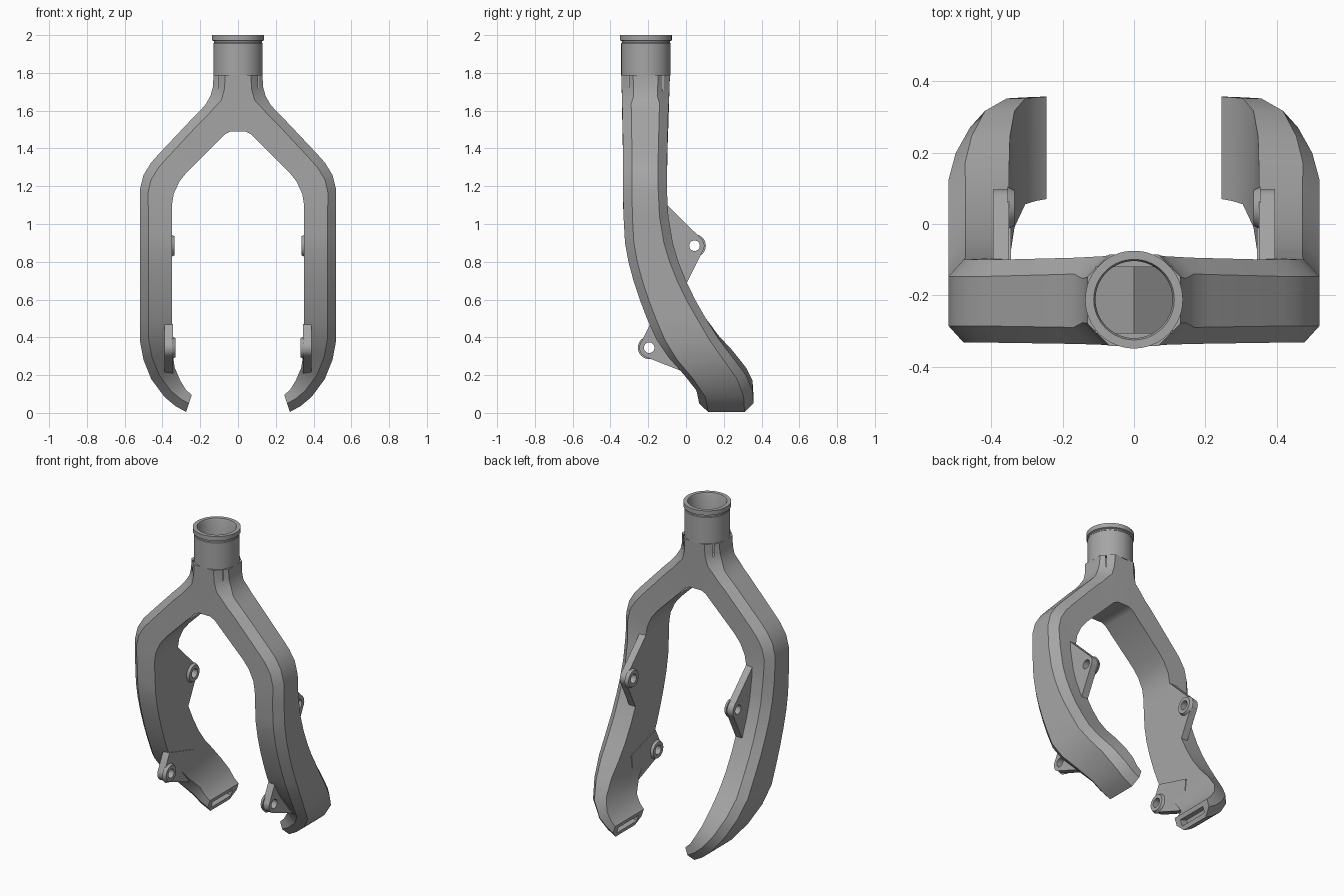
import bpy, bmesh, math
from mathutils import Vector, Matrix

if "Cube" in bpy.data.objects:
    bpy.data.objects.remove(bpy.data.objects["Cube"], do_unlink=True)

STEM_Y = -0.212
metal = bpy.data.materials.new("satin_grey_metal")
metal.use_nodes = True
grey = (0.38, 0.38, 0.38, 1)
metal.diffuse_color = grey
metal.node_tree.nodes["Principled BSDF"].inputs["Base Color"].default_value = grey


def make_object(name, bm):
    bmesh.ops.recalc_face_normals(bm, faces=bm.faces[:])
    mesh = bpy.data.meshes.new(name)
    bm.to_mesh(mesh)
    bm.free()
    obj = bpy.data.objects.new(name, mesh)
    bpy.context.collection.objects.link(obj)
    mesh.materials.append(metal)
    return obj


def prism(name, outline, offset):
    """Extrude a closed outline of 3D points along an offset."""
    bm = bmesh.new()
    face = bm.faces.new([bm.verts.new(p) for p in outline])
    side = bmesh.ops.extrude_face_region(bm, geom=[face])["geom"]
    bmesh.ops.translate(bm, vec=offset, verts=[v for v in side if isinstance(v, bmesh.types.BMVert)])
    return make_object(name, bm)


def cut(obj, cutter):
    cutter.hide_render = True
    cutter.hide_set(True)
    mod = obj.modifiers.new("cut", "BOOLEAN")
    mod.operation, mod.solver, mod.object = "DIFFERENCE", "EXACT", cutter


def mirror(obj):
    mod = obj.modifiers.new("mirror", "MIRROR")
    mod.use_clip = True
    mod.merge_threshold = 0.0005


def smooth(obj):
    bpy.ops.object.select_all(action="DESELECT")
    obj.select_set(True)
    bpy.context.view_layer.objects.active = obj
    bpy.ops.object.shade_smooth_by_angle(angle=math.radians(28))


def lookup(table, z):
    """Linear interpolation in rows of (z, front, back), falling in z."""
    for a, b in zip(table, table[1:]):
        if z >= b[0]:
            t = min(1, max(0, (a[0] - z) / (a[0] - b[0])))
            return [a[i] + t * (b[i] - a[i]) for i in (1, 2)]
    return table[-1][1:]


# Side outline: height, front edge, back edge
side = [(1.79, -.342, -.085), (1.4, -.333, -.1), (1.08, -.333, -.1), (.9, -.323, -.07),
        (.8, -.305, -.04), (.7, -.278, 0), (.6, -.245, .048), (.5, -.207, .105),
        (.4, -.16, .17), (.3, -.09, .25), (.2, 0, .325), (.13, .055, .352), (.05, .07, .357)]

# Front outline of one arm: inner x, z and outer x, z
stations = [(0, 1.79, .13, 1.79), (0, 1.7, .132, 1.73), (0, 1.62, .145, 1.68),
            (0, 1.55, .17, 1.635), (0, 1.49, .2, 1.6), (.04, 1.49, .225, 1.575),
            (.07, 1.475, .25, 1.55), (.27, 1.275, .42, 1.37), (.31, 1.225, .46, 1.325),
            (.34, 1.16, .5, 1.26), (.35, 1.1, .52, 1.18)]
stations += [(.35, z / 10, .52, z / 10) for z in (10.4, 10, 9.5, 9, 8.5, 8, 7, 6, 5)]
stations += [(.35, .41, .52, .385), (.348, .33, .5, .28), (.335, .24, .46, .18),
             (.305, .17, .39, .085), (.275, .122, .33, .035), (.245, .095, .275, .005)]

# Fork: yoke and legs, outer corners chamfered, inner face flat
bm = bmesh.new()
rings = []
for ix, iz, ox, oz in stations:
    front, back = lookup(side, (iz + oz) / 2)
    c = .062 if oz > 1.65 else .047
    inner, outer = Vector((ix, 0, iz)), Vector((ox, 0, oz))
    mid = outer + (inner - outer).normalized() * c
    section = [(inner, front), (mid, front), (outer, front + c),
               (outer, back - c), (mid, back), (inner, back)]
    rings.append([bm.verts.new((p.x, y, p.z)) for p, y in section])
for a, b in zip(rings, rings[1:]):
    for i in range(6):
        j = (i + 1) % 6
        quad = [a[i], a[j], b[j], b[i]]
        if max(v.co.x for v in quad) > .001:
            bm.faces.new(quad)
bm.faces.new(rings[0])
bm.faces.new(rings[-1])
fork = make_object("fork_yoke_and_legs", bm)
mirror(fork)

# Hollow below the stem, with a ridged floor
r, top = .108, 1.9
well = prism("stem_well_cutter",
             [(-r, -.305, top), (-r, -.305, 1.56), (0, -.305, 1.65), (r, -.305, 1.56), (r, -.305, top)],
             (0, .185, 0))
cut(fork, well)

# Shallow slot in each leg end
ix, iz, ox, oz = stations[-1]
across = Vector((ox - ix, 0, oz - iz)).normalized()
inward = Vector((-across.z, 0, across.x))
end = Vector(((ix + ox) / 2, .11, (iz + oz) / 2))
for s, word in ((1, "left"), (-1, "right")):
    outline = [end + across * u * .02 + inward * v * .05 for u, v in ((-1, -1), (1, -1), (1, 1), (-1, 1))]
    cut(fork, prism(word + "_slot_cutter", [(p.x * s, p.y, p.z) for p in outline], (0, .2, 0)))
smooth(fork)

# Stem: turned tube with a groove and a lip
profile = [(r, 1.785), (r, 1.99), (.113, 2), (.137, 2), (.137, 1.972), (.128, 1.968),
           (.128, 1.96), (.131, 1.956), (.131, 1.785)]
bm = bmesh.new()
pts = [bm.verts.new((x, 0, z)) for x, z in profile]
edges = [bm.edges.new((pts[i - 1], pts[i])) for i in range(len(pts))]
bmesh.ops.spin(bm, geom=pts + edges, cent=(0, 0, 0), axis=(0, 0, 1), angle=math.tau, steps=64)
bmesh.ops.remove_doubles(bm, verts=bm.verts[:], dist=.0001)
bmesh.ops.translate(bm, vec=(0, STEM_Y, 0), verts=bm.verts[:])
stem = make_object("stem_tube", bm)
smooth(stem)


def disc(name, x0, x1, y, z, r0, r1):
    bm = bmesh.new()
    turn = Matrix.Translation(((x0 + x1) / 2, y, z)) @ Matrix.Rotation(math.pi / 2, 4, "Y")
    bmesh.ops.create_cone(bm, cap_ends=True, segments=32, radius1=r0, radius2=r1,
                          depth=x1 - x0, matrix=turn)
    return make_object(name, bm)


def mount_tab(name, y, z, x0, x1, roots, start, stop):
    """Ear with a rounded tip, a raised boss and a bolt hole, on both legs."""
    arc = [math.radians(start + (stop - start) * i / 12) for i in range(13)]
    outline = [(x0, y + .052 * math.cos(a), z + .052 * math.sin(a)) for a in arc]
    ear = prism(name, outline + [(x0, *p) for p in roots], (x1 - x0, 0, 0))
    boss = disc(name + "_boss", x0 - .015, x0 + .005, y, z, .05, .06)
    hole = disc(name + "_hole_cutter", x0 - .1, x1 + .1, y, z, .028, .028)
    for part in (ear, boss):
        cut(part, hole)
        mirror(part)
        smooth(part)


mount_tab("rear_mount_tab", .045, .885, .35, .395,
          [(-.11, 1.11), (-.15, .85), (-.03, .62)], -35, 50)
mount_tab("front_mount_tab", -.195, .345, .345, .39,
          [(.03, .2), (.05, .4), (-.19, .47)], 160, 250)
